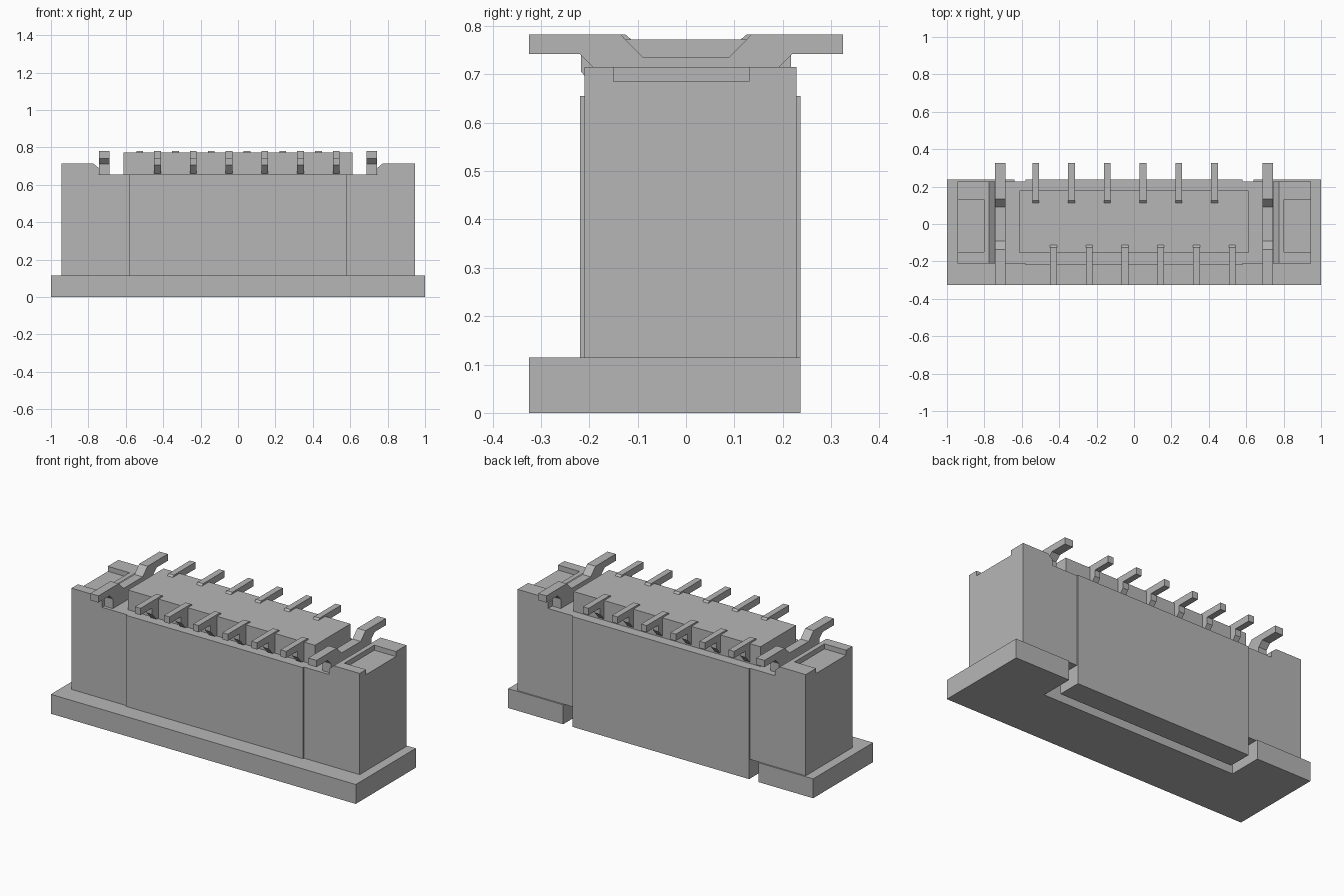
import bpy, bmesh
from mathutils import Vector

if "Cube" in bpy.data.objects:
    bpy.data.objects.remove(bpy.data.objects["Cube"], do_unlink=True)

grey = bpy.data.materials.new("plain_grey")
grey.use_nodes = True
grey.diffuse_color = (0.47, 0.47, 0.47, 1)
grey.node_tree.nodes["Principled BSDF"].inputs["Base Color"].default_value = grey.diffuse_color


def prism(name, outline, axis, lo, hi):
    """Extrude a 2D outline along one axis from lo to hi."""
    place = {"x": lambda a, b: (lo, a, b),
             "y": lambda a, b: (a, lo, b),
             "z": lambda a, b: (a, b, lo)}[axis]
    bm = bmesh.new()
    face = bm.faces.new([bm.verts.new(place(a, b)) for a, b in outline])
    grown = bmesh.ops.extrude_face_region(bm, geom=[face])
    shift = Vector([hi - lo if axis == c else 0 for c in "xyz"])
    moved = [v for v in grown["geom"] if isinstance(v, bmesh.types.BMVert)]
    bmesh.ops.translate(bm, verts=moved, vec=shift)
    bmesh.ops.recalc_face_normals(bm, faces=bm.faces)
    mesh = bpy.data.meshes.new(name)
    bm.to_mesh(mesh)
    bm.free()
    mesh.materials.append(grey)
    obj = bpy.data.objects.new(name, mesh)
    bpy.context.collection.objects.link(obj)
    return obj


def box(name, x, y, z):
    return prism(name, [(x[0], y[0]), (x[1], y[0]), (x[1], y[1]), (x[0], y[1])], "z", *z)


def cut(target, cutter):
    cutter.hide_render = True
    mod = target.modifiers.new("cut", "BOOLEAN")
    mod.operation = "DIFFERENCE"
    mod.solver = "EXACT"
    mod.object = cutter
    bpy.context.view_layer.objects.active = target
    bpy.ops.object.modifier_apply(modifier=mod.name)
    bpy.data.objects.remove(cutter, do_unlink=True)


def mirrored(half):
    """Complete an outline by mirroring its first coordinate."""
    return half + [(-a, b) for a, b in reversed(half)]


# Base flange with a notch in the back edge
prism("base_flange", mirrored([(1, -0.325), (1, 0.237), (0.64, 0.237), (0.64, 0.035)]),
      "z", 0, 0.115)

# Housing with raised, chamfered ends
housing = prism("housing", mirrored([(0.945, 0.115), (0.945, 0.715), (0.775, 0.715),
                                     (0.745, 0.69), (0.745, 0.655)]), "y", -0.21, 0.228)
for s in (-1, 1):
    cut(housing, box("pocket_cutter", sorted((s * 0.803, s * 1.1)), (-0.15, 0.13), (0.685, 0.8)))

# Thin raised front panel, and back panel that drops into the notch
box("front_panel", (-0.58, 0.58), (-0.219, -0.2), (0.115, 0.655))
box("back_panel", (-0.58, 0.58), (0.095, 0.237), (0.001, 0.655))

# Central block
box("centre_block", (-0.613, 0.613), (-0.155, 0.178), (0.65, 0.772))

# Contact pins, the back row being the front row turned half round
pin = [(-0.325, 0.742), (-0.325, 0.782), (-0.125, 0.782), (-0.105, 0.765), (-0.105, 0.66),
       (-0.175, 0.66), (-0.217, 0.705), (-0.217, 0.742)]
for side, label in ((1, "front"), (-1, "back")):
    for i in range(6):
        x = side * (-0.43 + 0.191 * i)
        prism(f"{label}_pin_{i + 1}", [(side * y, z) for y, z in pin], "x", x - 0.018, x + 0.018)

# Mounting tabs at both ends
tab = mirrored([(0.19, 0.655), (0.19, 0.712), (0.22, 0.742), (0.325, 0.742),
                (0.325, 0.782), (0.135, 0.782), (0.09, 0.736)])
for s, label in ((1, "left"), (-1, "right")):
    prism(f"{label}_tab", tab, "x", s * 0.715 - 0.027, s * 0.715 + 0.027)
